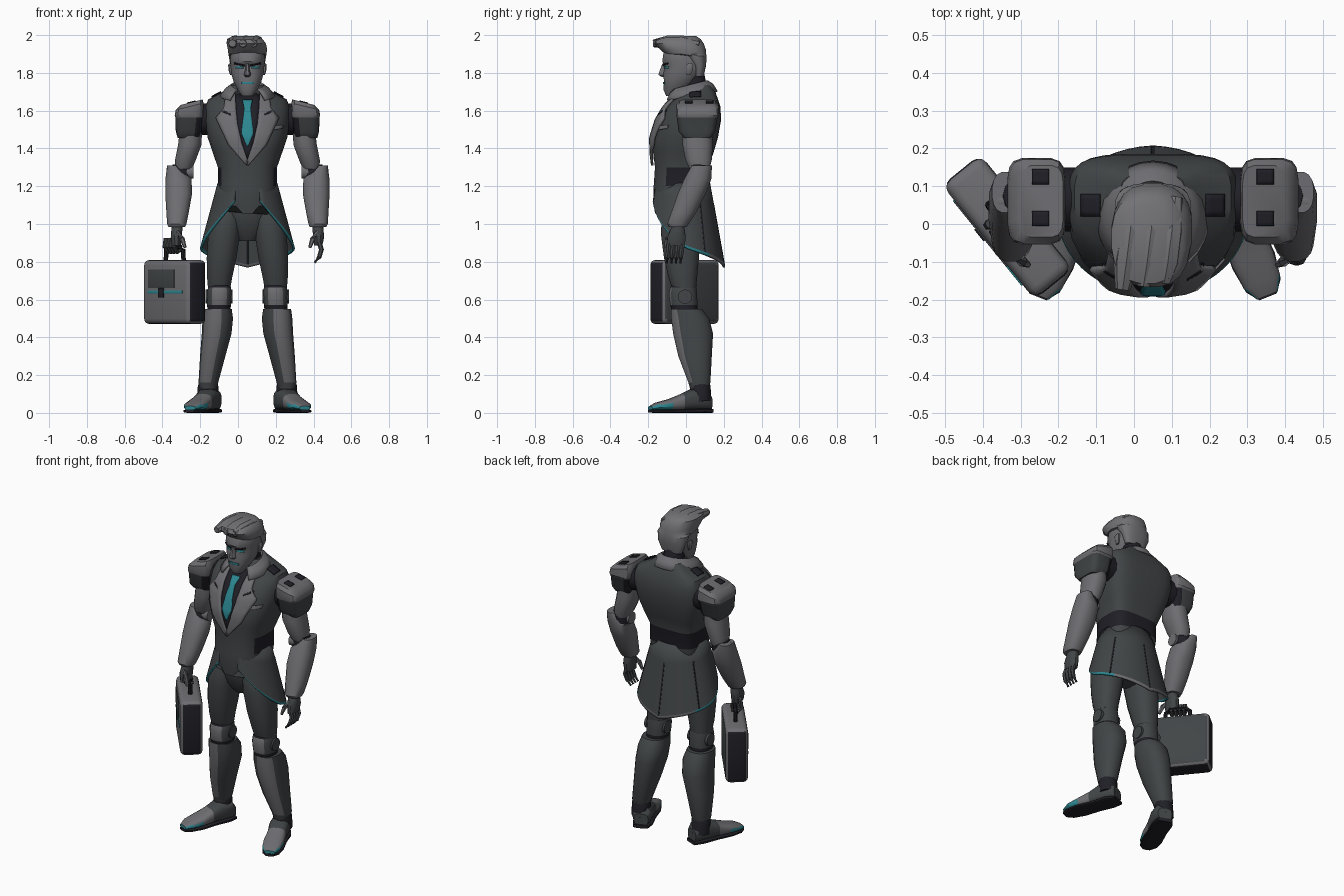
import bpy, bmesh, math
from mathutils import Vector, Matrix
from mathutils.bvhtree import BVHTree

if "Cube" in bpy.data.objects:
    bpy.data.objects.remove(bpy.data.objects["Cube"])

AXIS = 0.05          # the figure stands a little off centre
PARTS = []


def material(name, r, g, b):
    m = bpy.data.materials.new(name)
    m.use_nodes = True
    m.diffuse_color = (r, g, b, 1)
    node = next(n for n in m.node_tree.nodes if n.type == 'BSDF_PRINCIPLED')
    node.inputs["Base Color"].default_value = (r, g, b, 1)
    node.inputs["Roughness"].default_value = 0.8
    return m


SUIT = material("charcoal suit", .054, .06, .063)
LIGHT = material("light grey", .155, .152, .165)
HAIR = material("hair grey", .17, .166, .178)
BLACK = material("near black", .014, .014, .02)
TEAL = material("teal", .025, .24, .28)


def finish(name, bm, mats, rule=None, thick=0):
    """Turn a bmesh into a painted object."""
    bmesh.ops.recalc_face_normals(bm, faces=bm.faces)
    bm.faces.ensure_lookup_table()
    if rule:
        for f in bm.faces:
            f.material_index = rule(f.calc_center_median(), f.normal, f.index)
    me = bpy.data.meshes.new(name)
    bm.to_mesh(me)
    bm.free()
    for m in mats:
        me.materials.append(m)
    ob = bpy.data.objects.new(name, me)
    ob.location.x = AXIS
    bpy.context.collection.objects.link(ob)
    if thick:
        mod = ob.modifiers.new("thickness", 'SOLIDIFY')
        mod.thickness, mod.offset = thick, 0
    PARTS.append(ob)
    return ob


def skin(name, loops, mats, rule=None, closed=True, thick=0):
    """Bridge a list of point loops with quads."""
    bm = bmesh.new()
    rows = [[bm.verts.new(p) for p in loop] for loop in loops]
    n = len(rows[0])
    for a, b in zip(rows, rows[1:]):
        for i in range(n if closed else n - 1):
            j = (i + 1) % n
            bm.faces.new((a[i], a[j], b[j], b[i]))
    if closed:
        bm.faces.new(rows[0])
        bm.faces.new(rows[-1])
    return finish(name, bm, mats, rule, thick)


def loft(name, rings, mats, rule=None, s=1, n=16, p=.85, back=None, mid=.5, M=Matrix()):
    """Rings are (z, centre x, half width, front y, back y)."""
    loops = []
    for z, cx, rx, y0, y1 in rings:
        cy, loop = y0 + (y1 - y0) * mid, []
        for i in range(n):
            a = math.tau * (i + .5) / n
            c, d = math.cos(a), math.sin(a)
            ry, e = (y1 - cy, back or p) if d > 0 else (cy - y0, p)
            v = M @ Vector((cx + rx * math.copysign(abs(c) ** e, c),
                            cy + ry * math.copysign(abs(d) ** e, d), z))
            v.x *= s
            loop.append(v)
        loops.append(loop)
    return skin(name, loops, mats, rule)


def tube(name, pts, radii, mats, s=1, n=8):
    pts, loops = [Vector(p) for p in pts], []
    for i, p in enumerate(pts):
        t = (pts[min(i + 1, len(pts) - 1)] - pts[max(i - 1, 0)]).normalized()
        u = t.cross(Vector((0, 0, 1)) if abs(t.z) < .8 else Vector((0, 1, 0))).normalized()
        w = t.cross(u)
        loop = [p + radii[i] * (u * math.cos(math.tau * k / n) + w * math.sin(math.tau * k / n))
                for k in range(n)]
        loops.append([Vector((v.x * s, v.y, v.z)) for v in loop])
    return skin(name, loops, mats)


def panel(name, a, b, mat, target, s=1, off=.006, thick=.006, top=False):
    """Thin plate between two edge lines, laid on the target from front or top."""
    tree = BVHTree.FromPolygons([v.co for v in target.data.vertices],
                                [f.vertices for f in target.data.polygons])
    rows, k, across = [], 4, 5
    for i in range((len(a) - 1) * k + 1):
        j = min(i // k, len(a) - 2)
        e = [Vector(l[j]).lerp(Vector(l[j + 1]), i / k - j) for l in (a, b)]
        row = []
        for c in range(across + 1):
            q = e[0].lerp(e[1], c / across)
            o, d = ((q.x * s, q.y, 3), (0, 0, -1)) if top else ((q.x * s, -1, q.y), (0, 1, 0))
            hit = tree.ray_cast(Vector(o), Vector(d))[0] or Vector((o[0], 0, o[2]))
            row.append(hit - Vector(d) * off)
        rows.append(row)
    return skin(name, rows, [mat], closed=False, thick=thick)


def box(name, size, M, mats, bevel=.01, rule=None):
    bm = bmesh.new()
    bmesh.ops.create_cube(bm, size=1, matrix=Matrix.Diagonal((*size, 1)))
    bmesh.ops.bevel(bm, geom=bm.edges[:], offset=bevel, segments=3, profile=.5, affect='EDGES')
    ob = finish(name, bm, mats, rule)
    ob.data.transform(M)
    return ob


def rect(x0, x1, z0, z1):
    return [(x0, z0), (x0, z1)], [(x1, z0), (x1, z1)]


# Torso with waist band and pointed waistcoat hem
torso = loft("torso", [(1.06, 0, .15, -.165, .09), (1.12, 0, .154, -.172, .1), (1.2, 0, .156, -.172, .118),
                       (1.3, 0, .157, -.165, .118), (1.38, 0, .185, -.175, .147), (1.46, 0, .212, -.176, .17),
                       (1.55, 0, .225, -.15, .186), (1.62, 0, .224, -.11, .183), (1.66, 0, .208, -.07, .17),
                       (1.70, 0, .13, -.03, .155), (1.735, 0, .085, 0, .13)],
             [SUIT, BLACK], lambda c, n, i: int(1.2 < c.z < 1.3 and c.y > -.11), n=28, p=.8, back=.5, mid=.56)
for v in torso.data.vertices:
    if v.co.z < 1.07 and v.co.y < -.05:
        v.co.z += .05 - 1.1 * abs(abs(v.co.x) - .075)
loft("pelvis", [(.91, 0, .05, -.07, .06), (.97, 0, .1, -.11, .08), (1.04, 0, .145, -.13, .1),
                (1.12, 0, .145, -.14, .1)], [SUIT])

# Tailcoat skirt: open in front, hem rising from back to front, with pleat seams
rows = []
for t in (0, .25, .5, .75, .965, 1):
    row = []
    for i in range(45):
        a = math.radians(-158 + 316 * i / 44)
        f = abs(a) / math.radians(158)
        z = 1.215 + (.77 + .1 * min(f / .55, 1) + .25 * max((f - .55) / .45, 0) ** 1.2 - 1.215) * t
        g = (1.215 - z) / .445
        c = math.cos(a)
        row.append((math.sin(a) * (.153 + .12 * g),
                    -.005 + c * (.127 + .08 * g if c > 0 else .162 + .08 * g), z))
    rows.append(row)
skin("coat_skirt", rows, [SUIT, TEAL, LIGHT],
     lambda c, n, i: 0 if i < 44 * 4 else (1 if c.y < .12 else 2), False, .012)
for k in (14, 22, 30):
    tube(f"coat_seam_{k}", [r[k] for r in rows[1:5]], [.008] * 4, [BLACK], n=6)

# Shirt, tie, lapels, collar
panel("shirt", [(-.07, 1.69), (-.06, 1.55), (-.004, 1.34)], [(.07, 1.69), (.06, 1.55), (.004, 1.34)], BLACK, torso)
panel("tie", [(-.027, 1.655), (-.016, 1.61), (-.033, 1.48), (-.002, 1.41)],
      [(.027, 1.655), (.016, 1.61), (.033, 1.48), (.002, 1.41)], TEAL, torso, off=.012, thick=.009)
for s, side in ((1, "left"), (-1, "right")):
    lapel = panel(side + "_lapel", [(.11, 1.7), (.125, 1.61), (.165, 1.56), (.1, 1.42), (.004, 1.31)],
                  [(.065, 1.7), (.06, 1.61), (.052, 1.53), (.03, 1.43), (-.004, 1.33)],
                  LIGHT, torso, s, .013, .014)
    panel(side + "_lapel_notch", [(.09, 1.575), (.09, 1.583)], [(.135, 1.594), (.135, 1.608)],
          BLACK, lapel, s, .008, .004)
    panel(side + "_strap", *rect(.14, .19, .02, .08), BLACK, torso, s, top=True)
panel("pocket_square", [(.12, 1.495), (.145, 1.52)], [(.185, 1.505), (.19, 1.525)], LIGHT, torso)
arc = [math.radians(d) for d in range(-140, 141, 14)]
skin("collar", [[(rx * math.sin(a), .015 + ry * math.cos(a), z + .025 * math.cos(a)) for a in arc]
                for rx, ry, z in ((.08, .085, 1.705), (.088, .1, 1.73), (.112, .125, 1.712), (.145, .148, 1.675))],
     [LIGHT], closed=False, thick=.012)
tube("neck", [(0, .06, 1.66), (0, .045, 1.75), (0, .03, 1.82)], [.075, .062, .06], [BLACK], n=14)

# Head and face
head = loft("head", [(1.678, 0, .03, -.105, -.05), (1.71, 0, .052, -.12, .0), (1.75, 0, .073, -.118, .05),
                     (1.8, 0, .088, -.12, .085), (1.835, 0, .09, -.112, .1), (1.86, 0, .092, -.127, .102),
                     (1.91, 0, .09, -.12, .1), (1.96, 0, .07, -.08, .08)], [LIGHT], n=20, p=.85)
loft("nose", [(1.778, 0, .012, -.13, -.09), (1.79, 0, .02, -.148, -.09), (1.815, 0, .013, -.14, -.09),
              (1.85, 0, .008, -.126, -.09)], [LIGHT], n=8)
panel("mouth", *rect(-.03, .035, 1.741, 1.752), TEAL, head, off=.003, thick=.004)
for s, side in ((1, "left"), (-1, "right")):
    panel(side + "_eye", *rect(.022, .062, 1.824, 1.834), TEAL, head, s, .003, .004)
    panel(side + "_brow", [(.015, 1.837), (.015, 1.842)], [(.07, 1.847), (.07, 1.854)], BLACK, head, s)
    loft(side + "_ear", [(1.79, .086, .007, .005, .025), (1.81, .09, .01, 0, .035),
                         (1.84, .093, .01, 0, .04), (1.85, .092, .006, .01, .035)], [LIGHT], s=s, n=8)

# Swept hair: full quiff with broad locks rolling forward
loft("hair", [(1.78, 0, .068, .045, .093), (1.84, 0, .092, .035, .107), (1.89, 0, .1, -.01, .109),
              (1.9, 0, .102, -.11, .108), (1.925, 0, .105, -.14, .106), (1.955, -.006, .105, -.168, .095),
              (1.978, -.014, .096, -.158, .08), (1.994, -.014, .068, -.1, .055)], [HAIR], n=20, p=.8)
for i in range(3):
    x = .05 - .055 * i
    tube(f"hair_lock_{i + 1}", [(x + .01, .07, 1.95), (x, -.02, 1.965), (x - .01, -.1, 1.962),
                                (x - .02, -.155 - .009 * i, 1.956)], [.02, .034, .035, .02], [HAIR], n=8)

for s, side in ((1, "left"), (-1, "right")):
    # Shoulder and arm
    pad = loft(side + "_shoulder_pad", [(1.455, .312, .058, -.01, .13), (1.49, .312, .068, -.04, .155),
                                        (1.565, .308, .074, -.05, .168), (1.575, .308, .078, -.055, .175),
                                        (1.64, .306, .074, -.052, .172), (1.66, .295, .058, -.035, .155)],
               [SUIT, LIGHT, BLACK], lambda c, n, i: 1 if c.z > 1.56 else (2 if abs(c.x) < .29 else 0),
               s, n=16, p=.42)
    for v in pad.data.vertices:
        if v.co.z > 1.6:
            v.co.z -= .25 * (abs(v.co.x) - .235)
    for k, y in enumerate((.015, .125)):
        panel(f"{side}_pad_vent_{k + 1}", *rect(.275, .32, y - .02, y + .02), BLACK, pad, s, .002, .005, True)
    tube(side + "_shoulder_joint", [(.19, .065, 1.555), (.27, .065, 1.555)], [.085, .085], [BLACK], s, 14)
    loft(side + "_upper_arm", [(1.29, .338, .045, .02, .125), (1.34, .328, .056, -.005, .138),
                               (1.42, .305, .063, -.02, .142), (1.49, .3, .06, -.02, .14)], [LIGHT], s=s)
    tube(side + "_elbow", [(.345, .075, 1.31), (.35, .07, 1.25)], [.052, .056], [BLACK], s, 12)
    tube(side + "_elbow_disc", [(.285, .06, 1.275), (.41, .06, 1.275)], [.036, .036], [LIGHT], s, 14)
    loft(side + "_forearm", [(.985, .374, .045, -.092, .005), (1.0, .374, .052, -.1, .015), (1.06, .37, .06, -.08, .055),
                             (1.16, .364, .072, -.045, .105), (1.24, .365, .07, -.01, .136),
                             (1.31, .393, .033, .03, .138)], [LIGHT], s=s)
    loft(side + "_palm", [(.885, .375, .022, -.1, -.005), (.93, .377, .03, -.1, 0),
                          (.965, .374, .03, -.085, -.005), (1.0, .372, .03, -.07, -.01)], [SUIT], s=s, n=12)
    # Leg
    loft(side + "_thigh", [(.66, .15, .06, -.075, .055), (.72, .147, .068, -.095, .06), (.82, .137, .08, -.118, .07),
                           (.95, .123, .086, -.135, .08), (1.03, .113, .085, -.13, .09), (1.1, .1, .07, -.11, .09)],
         [SUIT], s=s)
    loft(side + "_knee", [(.52, .153, .06, -.07, .06), (.57, .15, .064, -.085, .062), (.63, .148, .066, -.092, .06),
                          (.665, .148, .062, -.085, .055), (.69, .148, .055, -.07, .05)], [BLACK, LIGHT, SUIT],
         lambda c, n, i: 0 if c.z < .57 or c.z > .665 else (1 if n.y < -.7 else 2), s)
    tube(side + "_knee_disc", [(.08, -.005, .615), (.221, -.005, .615)], [.038, .038], [SUIT], s, 14)
    loft(side + "_shin", [(.13, .208, .045, .02, .12), (.16, .207, .053, .012, .13), (.3, .184, .068, -.042, .138),
                          (.42, .163, .08, -.07, .145), (.5, .157, .082, -.08, .125), (.55, .157, .075, -.082, .085)],
         [SUIT, LIGHT], lambda c, n, i: int(n.y < -.3 and n.x * s > -.2 and c.z > .16), s)
    tube(side + "_ankle", [(.21, .08, .06), (.208, .075, .14), (.207, .075, .17)], [.055, .055, .045], [BLACK], s, 12)
    # Shoe, pointing outward
    M = Matrix(((.93, 0, .37, .178), (.37, 0, -.93, .125), (0, 1, 0, 0), (0, 0, 0, 1)))
    loft(side + "_shoe", [(0, 0, .042, .015, .09), (.025, 0, .055, .015, .125), (.1, 0, .058, .015, .128),
                          (.16, 0, .054, .015, .1), (.23, 0, .059, .015, .073), (.3, 0, .052, .015, .055),
                          (.338, 0, .03, .015, .036)], [SUIT, LIGHT, TEAL],
         lambda c, n, i: 0 if c.y > -.02 else (2 if c.y < -.09 and c.z < .042 else 1), s, p=.7, M=M)
    loft(side + "_sole", [(-.005, 0, .045, 0, .022), (.05, 0, .06, 0, .025), (.14, 0, .055, 0, .02),
                          (.24, 0, .061, 0, .018), (.31, 0, .05, 0, .018), (.342, 0, .025, .002, .018)],
         [BLACK], s=s, n=12, p=.5, M=M)

# Briefcase turned beside the right leg
case = Matrix.Translation((-.385, -.008, .64)) @ Matrix.Rotation(math.radians(-51), 4, 'Z')
box("briefcase", (.39, .13, .34), case, [SUIT, LIGHT, BLACK], .028,
    lambda c, n, i: 0 if n.y > .95 else (2 if abs(n.x) > .9 or n.z < -.9 else 1))
for name, size, loc, mat in (("case_pocket", (.22, .008, .1), (-.03, -.065, .07), SUIT),
                             ("case_stripe", (.29, .008, .016), (0, -.065, .0), TEAL),
                             ("case_clasp", (.04, .009, .05), (-.03, -.0685, -.005), BLACK)):
    box(name, size, case @ Matrix.Translation(loc), [mat], .002)
tube("case_handle", [case @ Vector(p) for p in ((-.075, 0, .165), (-.07, 0, .225), (-.05, 0, .24),
                                              (.05, 0, .24), (.07, 0, .225), (.075, 0, .165))],
     [.012] * 6, [BLACK])

# Fingers: right hand closed on the handle, left hand relaxed
for i in range(4):
    o = (i - 1.5) * .024
    tube(f"right_finger_{i + 1}", [case @ Vector(p) for p in ((o, -.03, .285), (o, -.036, .24),
                                                            (o, -.012, .212), (o, .02, .225))],
         [.013, .014, .013, .009], [SUIT], n=6)
    y = -.053 + o
    tube(f"left_finger_{i + 1}", [(.377, y, .91), (.392, y - .005, .865), (.38, y - .01, .825),
                                  (.355, y - .012, .795)], [.013, .013, .012, .007], [SUIT], n=6)
for s, side in ((1, "left"), (-1, "right")):
    tube(side + "_thumb", [(.37, -.075, .955), (.345, -.1, .92), (.33, -.108, .875)], [.016, .014, .008], [LIGHT], s, 6)

# Smooth shading that keeps hard edges
bpy.ops.object.select_all(action='DESELECT')
for ob in PARTS:
    ob.select_set(True)
bpy.context.view_layer.objects.active = PARTS[0]
bpy.ops.object.shade_smooth_by_angle(angle=math.radians(35))
